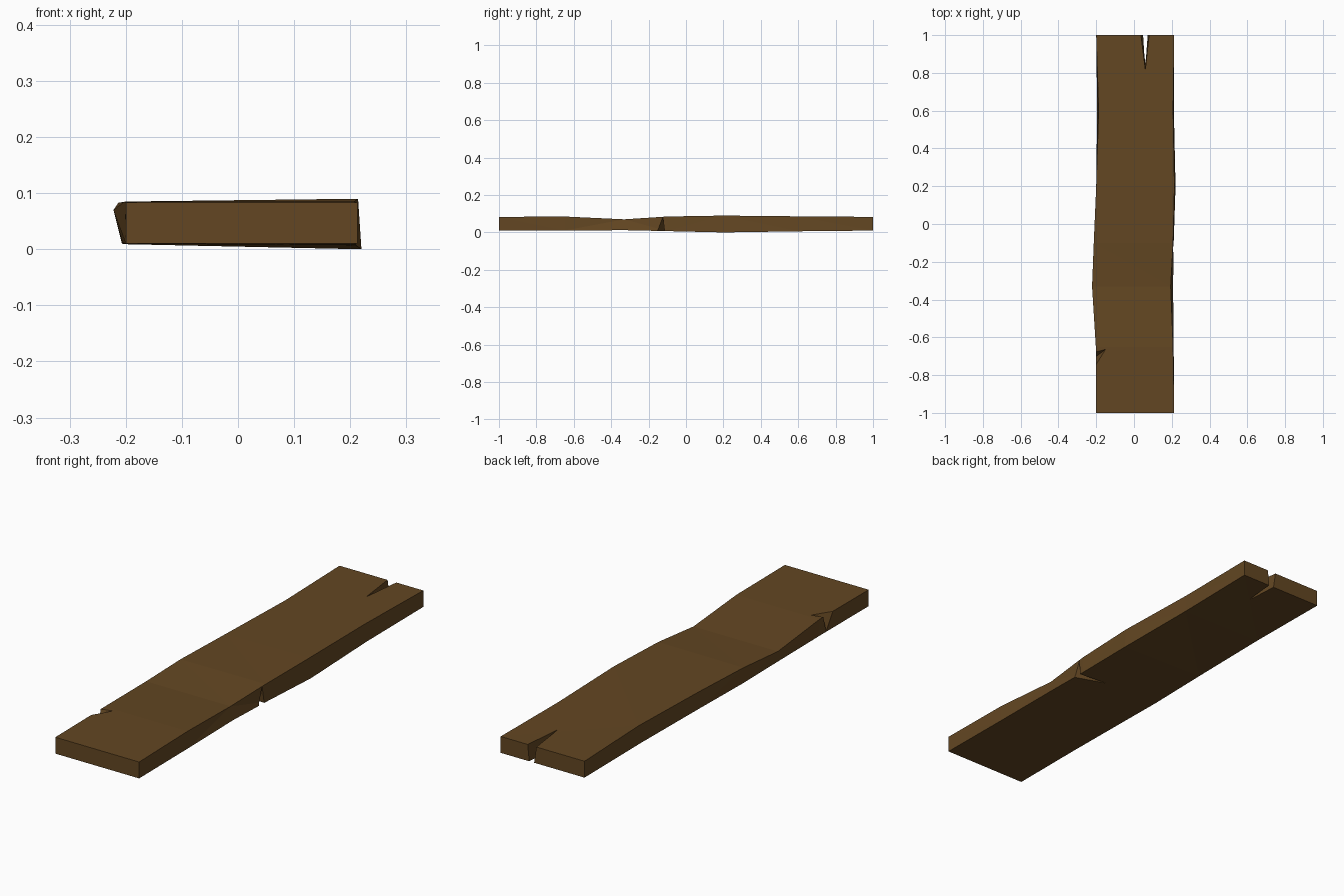
import bpy, bmesh

if "Cube" in bpy.data.objects:
    bpy.data.objects.remove(bpy.data.objects["Cube"])

wood = bpy.data.materials.new("dark_brown_wood")
wood.diffuse_color = (0.125, 0.062, 0.016, 1)
wood.use_nodes = True
wood.node_tree.nodes["Principled BSDF"].inputs["Base Color"].default_value = wood.diffuse_color


def make_object(name, bm):
    bmesh.ops.recalc_face_normals(bm, faces=bm.faces)
    mesh = bpy.data.meshes.new(name)
    bm.to_mesh(mesh)
    bm.free()
    mesh.materials.append(wood)
    ob = bpy.data.objects.new(name, mesh)
    bpy.context.collection.objects.link(ob)
    return ob


def hull_cutter(name, points):
    bm = bmesh.new()
    for p in points:
        bm.verts.new(p)
    bmesh.ops.convex_hull(bm, input=bm.verts)
    ob = make_object(name, bm)
    ob.hide_render = True
    return ob


# Warped plank: y, then (x, z) of left bottom, right bottom, right top, left top
stations = [
    (-1.00, (-.20, .01), (.213, .01), (.213, .083), (-.20, .083)),
    (-0.65, (-.20, .01), (.21, .01), (.207, .085), (-.202, .085)),
    (-0.33, (-.206, .012), (.207, .012), (.194, .070), (-.222, .070)),
    (-0.10, (-.207, .010), (.21, .007), (.207, .085), (-.213, .083)),
    (0.20, (-.20, .009), (.22, .000), (.214, .090), (-.20, .085)),
    (0.60, (-.195, .009), (.211, .006), (.207, .086), (-.187, .085)),
    (1.00, (-.20, .01), (.213, .01), (.213, .083), (-.20, .083)),
]
bm = bmesh.new()
rings = [[bm.verts.new((x, y, z)) for x, z in pts] for y, *pts in stations]
for a, b in zip(rings, rings[1:]):
    for i in range(4):
        j = (i + 1) % 4
        bm.faces.new((a[i], a[j], b[j], b[i]))
bm.faces.new(rings[0])
bm.faces.new(rings[-1])
bmesh.ops.triangulate(bm, faces=bm.faces)
plank = make_object("plank", bm)

# Splits: end crack, upper left chip, lower right chip
cutters = [
    hull_cutter("end_crack_cutter", [
        (.033, 1.02, .10), (.083, 1.02, .10), (.06, .81, .10),
        (.05, 1.02, -.01), (.072, 1.02, -.01), (.06, .86, -.01)]),
    hull_cutter("left_chip_cutter", [
        (-.23, -.68, .10), (-.23, -.80, .10), (-.14, -.656, .10),
        (-.205, -.705, .005)]),
    hull_cutter("right_chip_cutter", [
        (.23, -.165, -.005), (.23, -.115, -.005), (.05, -.10, -.005),
        (.215, -.125, .088)]),
]
bpy.context.view_layer.objects.active = plank
for c in cutters:
    mod = plank.modifiers.new(c.name, 'BOOLEAN')
    mod.operation = 'DIFFERENCE'
    mod.solver = 'EXACT'
    mod.object = c
    bpy.ops.object.modifier_apply(modifier=mod.name)
for c in cutters:
    bpy.data.objects.remove(c)
